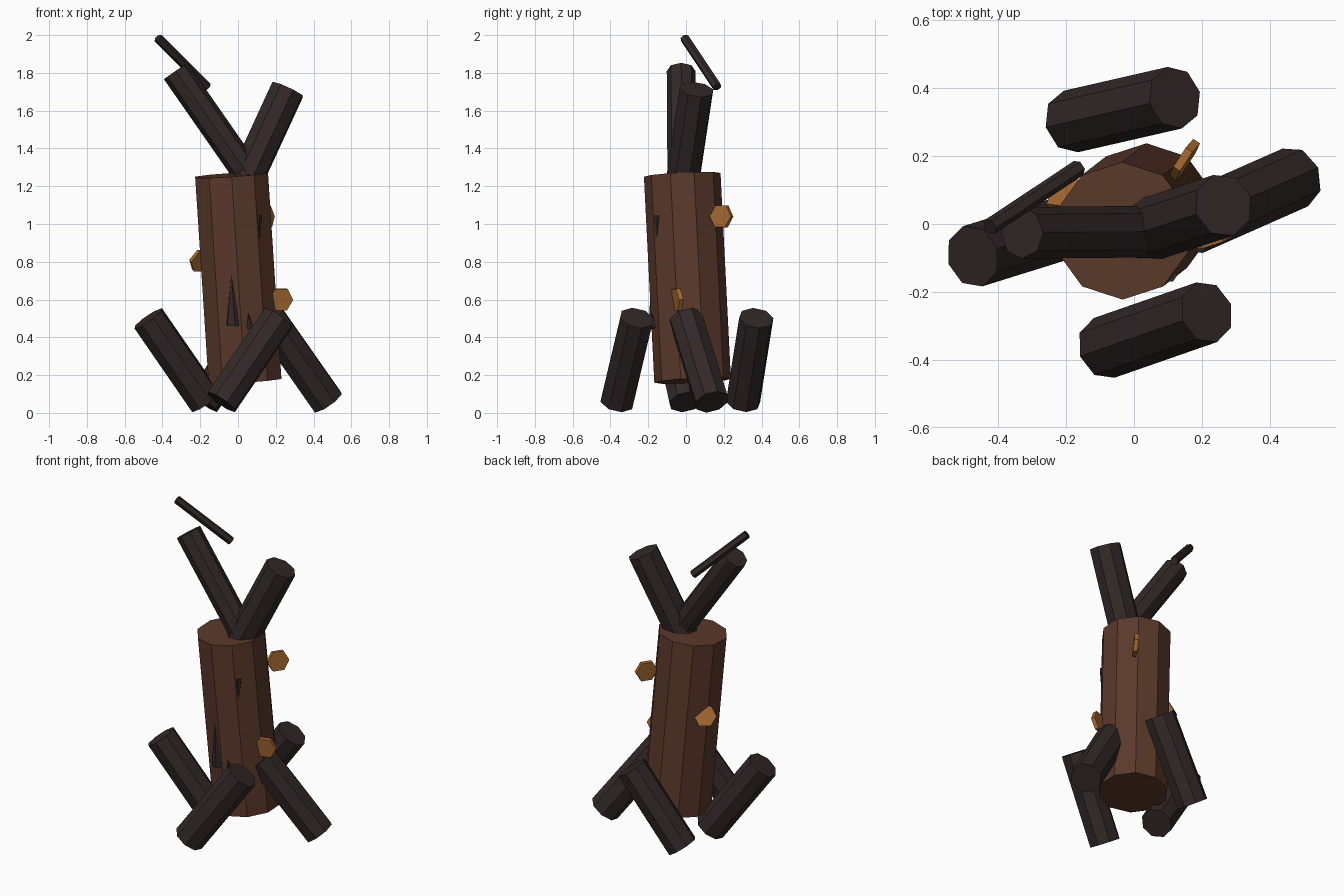
import bpy, bmesh, math
from mathutils import Vector, Matrix

if "Cube" in bpy.data.objects:
    bpy.data.objects.remove(bpy.data.objects["Cube"])


def material(name, rgb):
    m = bpy.data.materials.new(name)
    m.diffuse_color = (*rgb, 1)
    m.use_nodes = True
    m.node_tree.nodes["Principled BSDF"].inputs["Base Color"].default_value = m.diffuse_color
    return m


BARK = material("brown bark", (0.105, 0.041, 0.024))
DARK = material("dark wood", (0.033, 0.021, 0.021))
ORANGE = material("orange fungus", (0.38, 0.14, 0.032))


def rod(name, a, b, r1, r2, sides, mat, twist=True):
    """Faceted cylinder or cone running from point a to point b."""
    a, b = Vector(a), Vector(b)
    d = b - a
    polar = math.acos(d.z / d.length)
    az = math.atan2(d.y, d.x)
    # start one vertex on local +y, so it lies level across the rod
    rot = Matrix.Rotation(az, 4, 'Z') @ Matrix.Rotation(polar, 4, 'Y')
    if not twist:
        rot = rot @ Matrix.Rotation(-az, 4, 'Z')
    bm = bmesh.new()
    bmesh.ops.create_cone(bm, cap_ends=True, segments=sides, radius1=r1,
                          radius2=r2, depth=d.length)
    bm.transform(Matrix.Translation((a + b) / 2) @ rot)
    me = bpy.data.meshes.new(name)
    bm.to_mesh(me)
    bm.free()
    me.materials.append(mat)
    ob = bpy.data.objects.new(name, me)
    bpy.context.collection.objects.link(ob)
    return ob


# Leaning trunk
BASE, TOP = Vector((0.037, 0.035, 0.17)), Vector((-0.034, -0.02, 1.26))
rod("trunk", BASE, TOP, 0.203, 0.203, 10, BARK, twist=False)

# Two forked branches and a loose twig
rod("left_branch", (0.095, -0.022, 1.20), (-0.33, -0.026, 1.81), 0.076, 0.076, 8, DARK)
rod("right_branch", (0.027, -0.022, 1.20), (0.263, 0.055, 1.712), 0.094, 0.094, 8, DARK)
rod("twig", (-0.163, 0.165, 1.725), (-0.424, -0.008, 1.985), 0.025, 0.025, 6, DARK)

# Four leaning roots: lower end, upper end
roots = {
    "left_root": ((-0.17, 0.0, 0.058), (-0.475, -0.095, 0.5)),
    "right_root": ((0.475, 0.137, 0.058), (0.165, 0.0, 0.5)),
    "front_root": ((-0.088, -0.365, 0.058), (0.214, -0.26, 0.502)),
    "back_root": ((-0.186, 0.302, 0.058), (0.12, 0.372, 0.502)),
}
for name, (low, high) in roots.items():
    rod(name, low, high, 0.093, 0.093, 8, DARK)

# Shelf fungus: thin hexagonal plates, given by centre and normal
fungi = [((0.225, -0.045, 0.6), (-0.3, 0.95, 0.12)),
         ((-0.195, 0.085, 0.805), (-0.45, 0.75, 0.45)),
         ((0.148, 0.188, 1.04), (0.84, -0.55, 0.08))]
for i, (c, n) in enumerate(fungi):
    c, h = Vector(c), Vector(n).normalized() * 0.012
    rod(f"fungus_{i + 1}", c - h, c + h, 0.067, 0.067, 6, ORANGE)

# Splinters half sunk in the bark: wide end, tip, radius
splinters = [((-0.022, -0.152, 0.465), (-0.035, -0.185, 0.735), 0.045),
             ((0.105, -0.15, 1.045), (0.112, -0.155, 0.87), 0.022),
             ((0.065, -0.165, 0.45), (0.055, -0.185, 0.53), 0.022)]
for i, (a, b, r) in enumerate(splinters):
    rod(f"splinter_{i + 1}", a, b, r, 0, 6, DARK)
